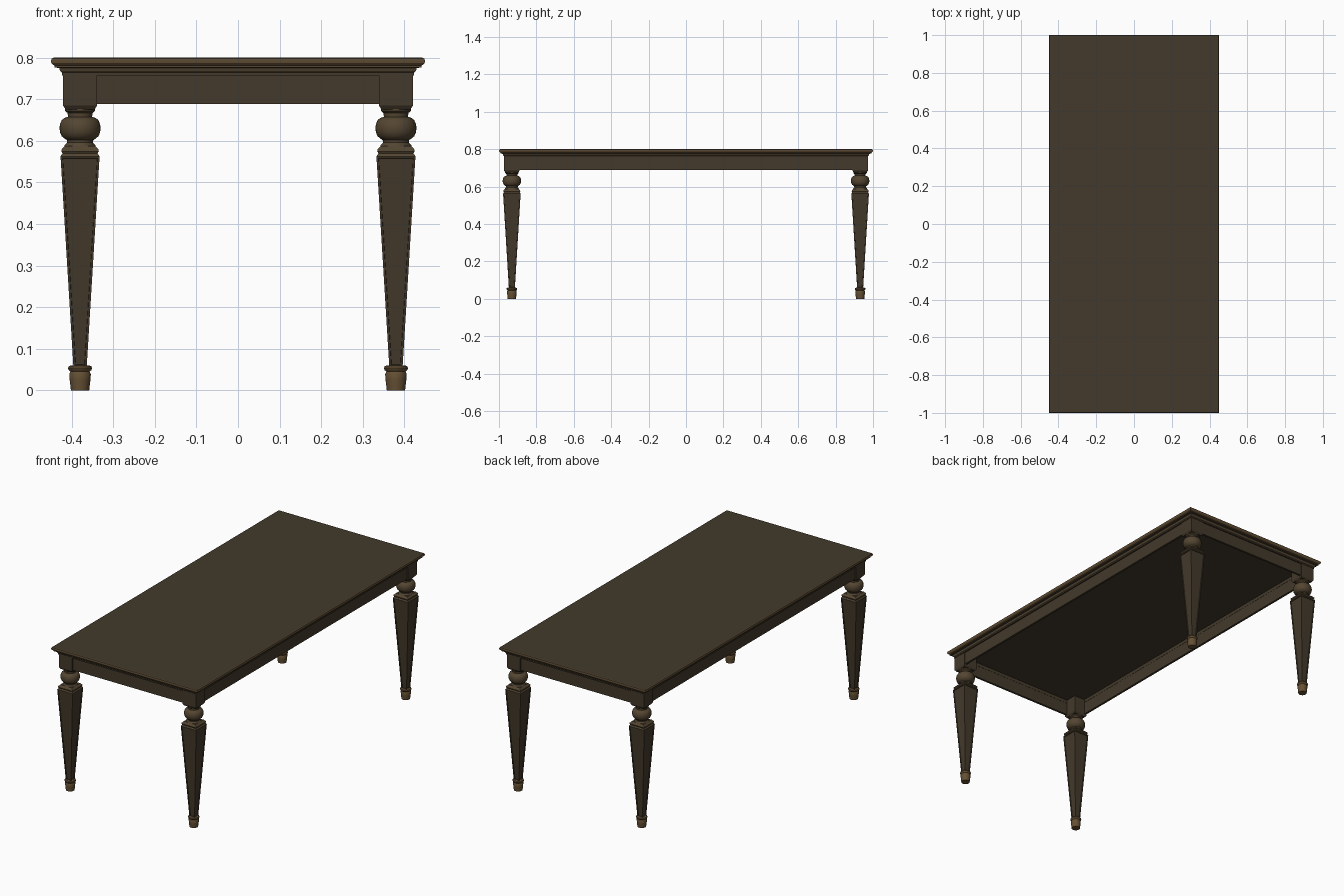
import bpy, bmesh, math

if "Cube" in bpy.data.objects:
    bpy.data.objects.remove(bpy.data.objects["Cube"])


def material(name, rgb):
    m = bpy.data.materials.new(name)
    m.diffuse_color = (*rgb, 1)
    m.use_nodes = True
    m.node_tree.nodes["Principled BSDF"].inputs["Base Color"].default_value = m.diffuse_color
    return m


DARK = material("dark walnut", (0.056, 0.041, 0.0235))
MID = material("worn walnut", (0.088, 0.060, 0.031))
LIGHT = material("golden brown", (0.130, 0.080, 0.034))


def rect(hx, hy, z):
    return [(hx, hy, z), (-hx, hy, z), (-hx, -hy, z), (hx, -hy, z)]


def circle(r, z, n=32):
    return [(r * math.cos(2 * math.pi * i / n), r * math.sin(2 * math.pi * i / n), z)
            for i in range(n)]


def loft(name, rings, mats, panel=None, rule=None, smooth=False):
    """Skin a stack of rings, cap both ends; optional sunk panels on band 'panel'."""
    bm = bmesh.new()
    loops = [[bm.verts.new(p) for p in r] for r in rings]
    n = len(rings[0])
    panels = []
    for k, (a, b) in enumerate(zip(loops, loops[1:])):
        for i in range(n):
            j = (i + 1) % n
            f = bm.faces.new((a[i], a[j], b[j], b[i]))
            if k == panel:
                panels.append(f)
    bm.faces.new(loops[0])
    bm.faces.new(loops[-1])
    bmesh.ops.recalc_face_normals(bm, faces=bm.faces[:])
    if panels:
        bmesh.ops.inset_individual(bm, faces=panels, thickness=0.007)
        bmesh.ops.inset_individual(bm, faces=panels, thickness=0.001, depth=-0.003)
    if rule:
        for f in bm.faces:
            f.material_index = rule(f.calc_center_median(), f.normal)
    mesh = bpy.data.meshes.new(name)
    bm.to_mesh(mesh)
    bm.free()
    for m in mats:
        mesh.materials.append(m)
    ob = bpy.data.objects.new(name, mesh)
    bpy.context.collection.objects.link(ob)
    if smooth:
        bpy.ops.object.select_all(action='DESELECT')
        ob.select_set(True)
        bpy.context.view_layer.objects.active = ob
        bpy.ops.object.shade_smooth_by_angle(angle=math.radians(40))
    return ob


# Table top with moulded edge: (inset, z); the last rings recess the underside
edge = [(0.006, 0.80), (0.002, 0.798), (0, 0.792), (0.001, 0.787), (0.005, 0.783),
        (0.009, 0.781), (0.009, 0.777), (0.020, 0.775), (0.022, 0.768), (0.026, 0.764),
        (0.026, 0.757), (0.046, 0.757), (0.046, 0.775)]


def edge_colour(c, n):
    if abs(n.z) > 0.95 or c.z < 0.762 or min(0.45 - abs(c.x), 1 - abs(c.y)) > 0.03:
        return 0
    return 2 if 0.782 < c.z < 0.79 else 1


loft("table_top", [rect(0.45 - i, 1 - i, z) for i, z in edge], [DARK, MID, LIGHT],
     rule=edge_colour)

LX, LY = 0.380, 0.931

# Aprons between the corner blocks
for s in (-1, 1):
    a = loft("end_apron", [rect(LX, 0.006, 0.689), rect(LX, 0.006, 0.776)], [DARK])
    a.location.y = s * 0.961
    b = loft("side_apron", [rect(0.006, LY, 0.689), rect(0.006, LY, 0.776)], [DARK])
    b.location.x = s * 0.411


def square(profile):
    return [rect(h, h, z) for h, z in profile]


def turned(profile):
    return [circle(r, z) for r, z in profile]


# Leg parts, built once at the origin
block = loft("corner_block", square([(0.041, 0.776), (0.041, 0.685), (0.035, 0.676)]), [DARK])
bulb = loft("leg_bulb", turned([
    (0.036, 0.677), (0.036, 0.672), (0.030, 0.667), (0.029, 0.658), (0.038, 0.655),
    (0.044, 0.650), (0.048, 0.641), (0.0495, 0.631), (0.048, 0.620), (0.044, 0.611),
    (0.038, 0.606), (0.032, 0.602), (0.031, 0.596), (0.037, 0.590), (0.038, 0.584)]),
    [MID], smooth=True)
shaft = loft("leg_shaft", square([
    (0.036, 0.588), (0.044, 0.580), (0.045, 0.575), (0.042, 0.570), (0.047, 0.563),
    (0.016, 0.056)]), [DARK, MID], panel=4,
    rule=lambda c, n: 1 if c.z > 0.563 else 0)
foot = loft("leg_foot", turned([
    (0.020, 0.060), (0.027, 0.058), (0.029, 0.053), (0.027, 0.048), (0.023, 0.045),
    (0.026, 0.039), (0.025, 0.025), (0.022, 0.0)]), [LIGHT], smooth=True)

# Repeat each leg part at the four corners
for part in (block, bulb, shaft, foot):
    part.location = (LX, LY, 0)
    for sx, sy in ((-1, 1), (-1, -1), (1, -1)):
        c = part.copy()
        c.location = (sx * LX, sy * LY, 0)
        bpy.context.collection.objects.link(c)
